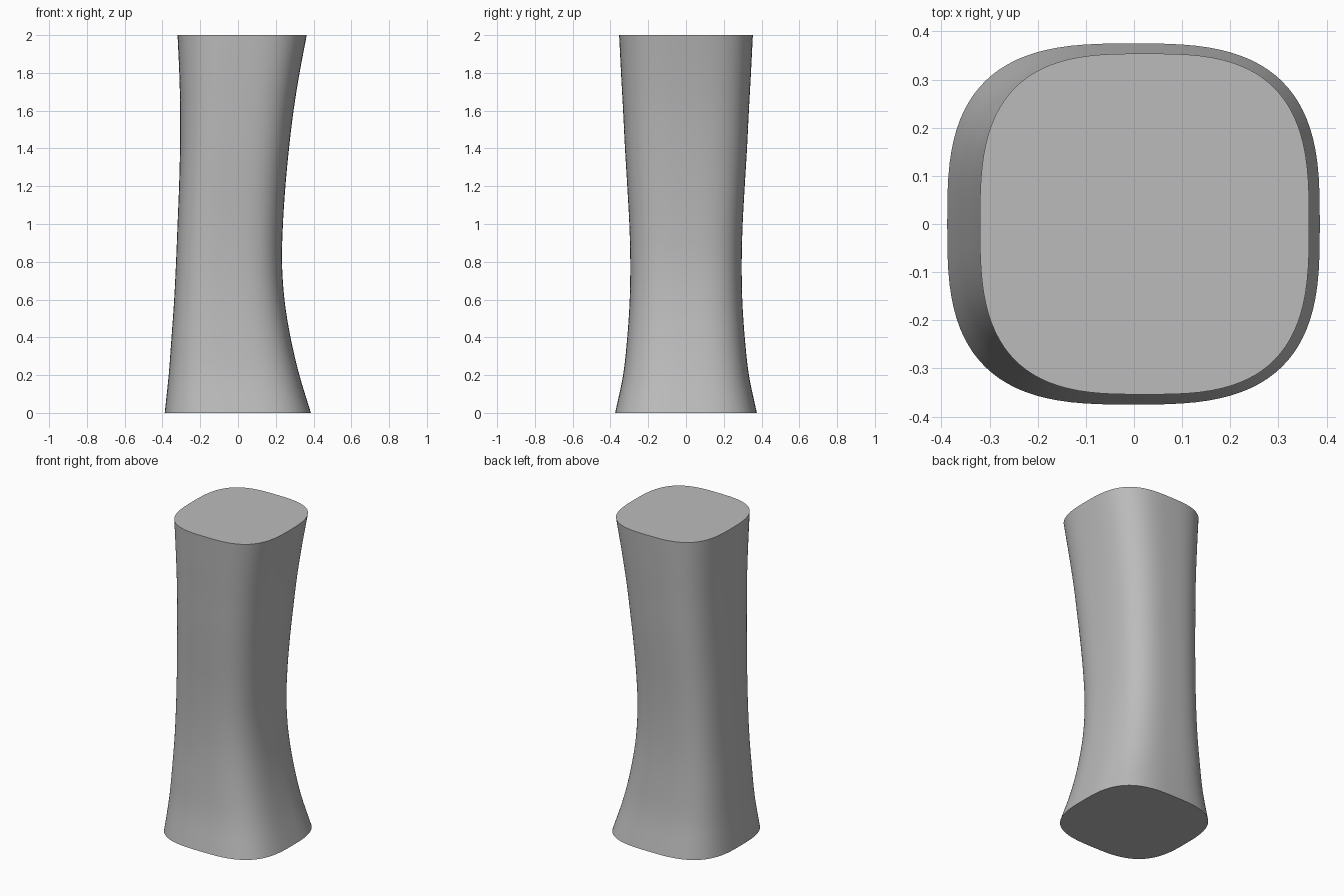
import bpy, bmesh, math

if "Cube" in bpy.data.objects:
    bpy.data.objects.remove(bpy.data.objects["Cube"], do_unlink=True)

# Profile stations, evenly spaced from the base to the top
LEFT = [-.388, -.367, -.352, -.338, -.328, -.32, -.312, -.307, -.306, -.311, -.32]
RIGHT = [.386, .325, .278, .246, .233, .238, .251, .27, .294, .326, .364]
DEPTH = [.375, .333, .311, .298, .295, .3, .311, .323, .333, .344, .354]
HEIGHT, SIDES, STEPS, POWER = 2.0, 96, 4, 3.0


def sample(values, t):
    """Smooth curve through evenly spaced values."""
    i = min(int(t), len(values) - 2)
    f = t - i
    b, c = values[i], values[i + 1]
    a = values[i - 1] if i > 0 else 2 * b - c
    d = values[i + 2] if i + 2 < len(values) else 2 * c - b
    return b + f / 2 * (c - a + f * (2 * a - 5 * b + 4 * c - d + f * (3 * (b - c) + d - a)))


def rounded(v):
    return math.copysign(abs(v) ** (2 / POWER), v)


def ring(bm, t):
    """Rounded-square cross-section at station t."""
    x0, x1, depth = (sample(p, t) for p in (LEFT, RIGHT, DEPTH))
    z = HEIGHT * t / (len(LEFT) - 1)
    verts = []
    for k in range(SIDES):
        a = math.tau * k / SIDES
        verts.append(bm.verts.new(((x0 + x1) / 2 + (x1 - x0) / 2 * rounded(math.cos(a)),
                                   depth * rounded(math.sin(a)), z)))
    return verts


# Waisted body, lofted through the cross-sections and capped flat
bm = bmesh.new()
rings = [ring(bm, s / STEPS) for s in range((len(LEFT) - 1) * STEPS + 1)]
for low, high in zip(rings, rings[1:]):
    for k in range(SIDES):
        n = (k + 1) % SIDES
        bm.faces.new((low[k], low[n], high[n], high[k]))
bm.faces.new(rings[0][::-1])
bm.faces.new(rings[-1])
mesh = bpy.data.meshes.new("waisted_column")
bm.to_mesh(mesh)
bm.free()
column = bpy.data.objects.new("waisted_column", mesh)
bpy.context.collection.objects.link(column)

# Plain grey
grey = bpy.data.materials.new("light_grey")
grey.use_nodes = True
grey.diffuse_color = (0.5, 0.5, 0.5, 1)
grey.node_tree.nodes["Principled BSDF"].inputs["Base Color"].default_value = grey.diffuse_color
mesh.materials.append(grey)

bpy.context.view_layer.objects.active = column
column.select_set(True)
bpy.ops.object.shade_smooth_by_angle(angle=math.radians(40))
